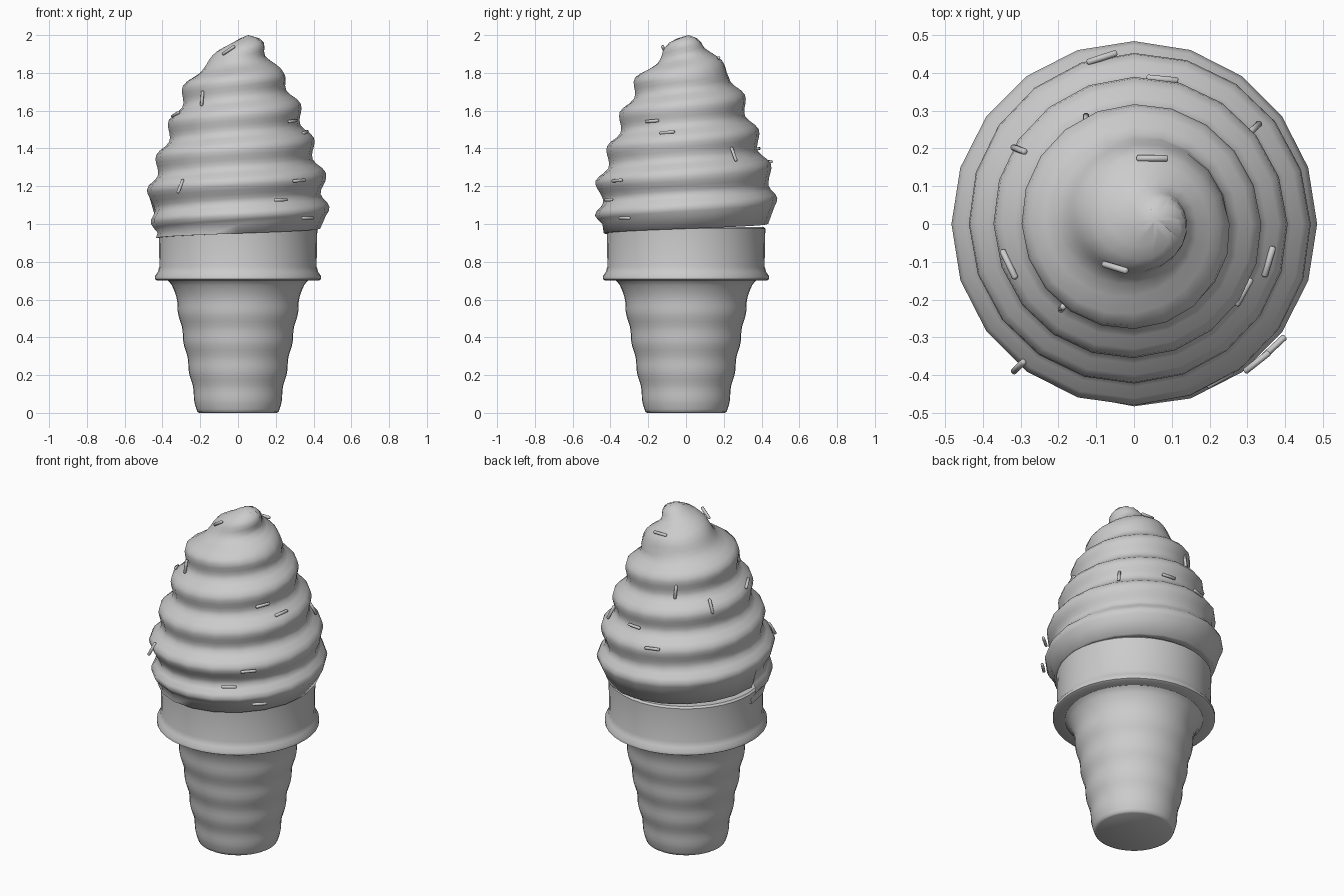
import bpy, bmesh, math
from mathutils import Vector

if "Cube" in bpy.data.objects:
    bpy.data.objects.remove(bpy.data.objects["Cube"])

TAU = 2 * math.pi


def finish(name, bm, angle=60):
    bmesh.ops.remove_doubles(bm, verts=bm.verts, dist=0.0008)
    bmesh.ops.recalc_face_normals(bm, faces=bm.faces)
    me = bpy.data.meshes.new(name)
    bm.to_mesh(me)
    bm.free()
    ob = bpy.data.objects.new(name, me)
    bpy.context.collection.objects.link(ob)
    bpy.ops.object.select_all(action='DESELECT')
    ob.select_set(True)
    bpy.context.view_layer.objects.active = ob
    bpy.ops.object.shade_smooth_by_angle(angle=math.radians(angle))
    return ob


def lathe(name, profile, sides, angle=40):
    bm = bmesh.new()
    rings = [[bm.verts.new((r * math.cos(TAU * i / sides), r * math.sin(TAU * i / sides), z))
              for i in range(sides)] for r, z in profile]
    for a, b in zip(rings, rings[1:]):
        for i in range(sides):
            j = (i + 1) % sides
            bm.faces.new((a[i], a[j], b[j], b[i]))
    bm.faces.new(rings[0])
    bm.faces.new(rings[-1])
    return finish(name, bm, angle)


# Cone: gently rippled stem and wider cup with a lip
stem = [(0.205, 0), (0.215, 0.006), (0.22, 0.02)]
for i in range(1, 25):
    z = 0.02 + 0.62 * i / 24
    stem.append((0.22 + 0.185 * (z - 0.02) + 0.004 * math.sin(TAU * (z - 0.02) / 0.155), z))
stem += [(0.35, 0.675), (0.365, 0.695), (0.385, 0.71)]
lathe("cone_stem", stem, 40)
lathe("cone_cup", [(0.34, 0.702), (0.43, 0.702), (0.44, 0.708), (0.44, 0.725), (0.425, 0.745),
                   (0.416, 0.775), (0.42, 0.975), (0.41, 0.985), (0.38, 0.985)], 40)

# Cream swirl: helical surface, ridge radius by height
ENV = [(0.9, .425), (0.98, .45), (1.05, .485), (1.22, .482), (1.43, .412), (1.6, .348),
       (1.77, .275), (1.85, .20), (1.92, .14), (1.96, .098), (1.985, .058), (2.0, 0)]
PITCH, SIDES, ROWS = 0.183, 20, 8


def envelope(z):
    for (z0, r0), (z1, r1) in zip(ENV, ENV[1:]):
        if z <= z1:
            return r0 + (r1 - r0) * max(0, z - z0) / (z1 - z0)
    return 0


def cream_radius(z, ang):
    turn = ((ang + math.pi / 2) % TAU) / TAU          # turns from the front
    p = ((z - 1.045) / PITCH - turn) % 1.0
    v = 0.38
    p = 0.5 * p / v if p < v else 0.5 + 0.5 * (p - v) / (1 - v)
    r = envelope(z)
    return r - min(0.046, 0.3 * r) * (0.5 - 0.5 * math.cos(TAU * p))


def cream_centre(z):
    t = min(1, max(0, (z - 1.8) / 0.2))
    return 0.055 * t * t * (3 - 2 * t), 0.012 * t


bm = bmesh.new()
count = int((2.0 - 0.93) / PITCH * ROWS) + 2
grid = []
for i in range(-2, count):
    row = []
    for s in range(SIDES + 1):
        t = s / SIDES
        ang = math.pi + TAU * t                        # seam at the left
        z = min(2.0, 0.93 + PITCH * (max(i, 0) / ROWS + t))
        if i <= 0:
            z = 0.925 + 0.1 * t
        r = cream_radius(z, ang) if i > 0 else (0.36, 0.415, 0.435)[i + 2]
        cx, cy = cream_centre(z)
        row.append(bm.verts.new((cx + r * math.cos(ang), cy + r * math.sin(ang), z)))
    grid.append(row)
for a, b in zip(grid, grid[1:]):
    for s in range(SIDES):
        bm.faces.new((a[s], a[s + 1], b[s + 1], b[s]))
bmesh.ops.dissolve_degenerate(bm, dist=0.0005, edges=bm.edges)
finish("cream_swirl", bm, 80)

# Sprinkles: centre, then half-length direction
SPRINKLES = [
    ((-.08, .415, 1.33), (.04, .013, 0)), ((.075, .383, 1.40), (.042, -.004, 0)),
    ((-.125, .275, 1.62), (0, -.007, .04)), ((-.278, .18, 1.55), (.016, -.006, .038)),
    ((.045, .153, 1.88), (.042, 0, 0)), ((.318, .253, 1.37), (.014, .013, -.037)),
    ((-.31, -.1, 1.58), (.018, -.038, .012)), ((-.05, -.115, 1.92), (.033, -.01, .022)),
    ((-.19, -.222, 1.665), (.003, .004, .04)), ((.34, -.095, 1.485), (.012, .04, .004)),
    ((.29, -.18, 1.545), (.02, .036, .003)), ((-.305, -.377, 1.2), (.014, .014, .036)),
    ((.325, -.365, 1.23), (.033, .026, .003)), ((.227, -.41, 1.128), (.035, .02, .001)),
    ((.37, -.325, 1.032), (.03, .028, 0)),
]
CAPSULE = [(0.0045, -1, -.0035), (0.0085, -1, 0), (0.0085, 1, 0), (0.0045, 1, .0035)]
for n, (c, d) in enumerate(SPRINKLES):
    c, d = Vector(c), Vector(d)
    cx, cy = cream_centre(c.z)
    ang = math.atan2(c.y - cy, c.x - cx)
    r = max(math.hypot(c.x - cx, c.y - cy), cream_radius(c.z, ang) + 0.003)
    c.x, c.y = cx + r * math.cos(ang), cy + r * math.sin(ang)
    half = d.length - 0.0035
    ob = lathe("sprinkle_%02d" % (n + 1), [(q, k * half + e) for q, k, e in CAPSULE], 10, 50)
    ob.location = c
    ob.rotation_mode = 'QUATERNION'
    ob.rotation_quaternion = d.to_track_quat('Z', 'Y')
